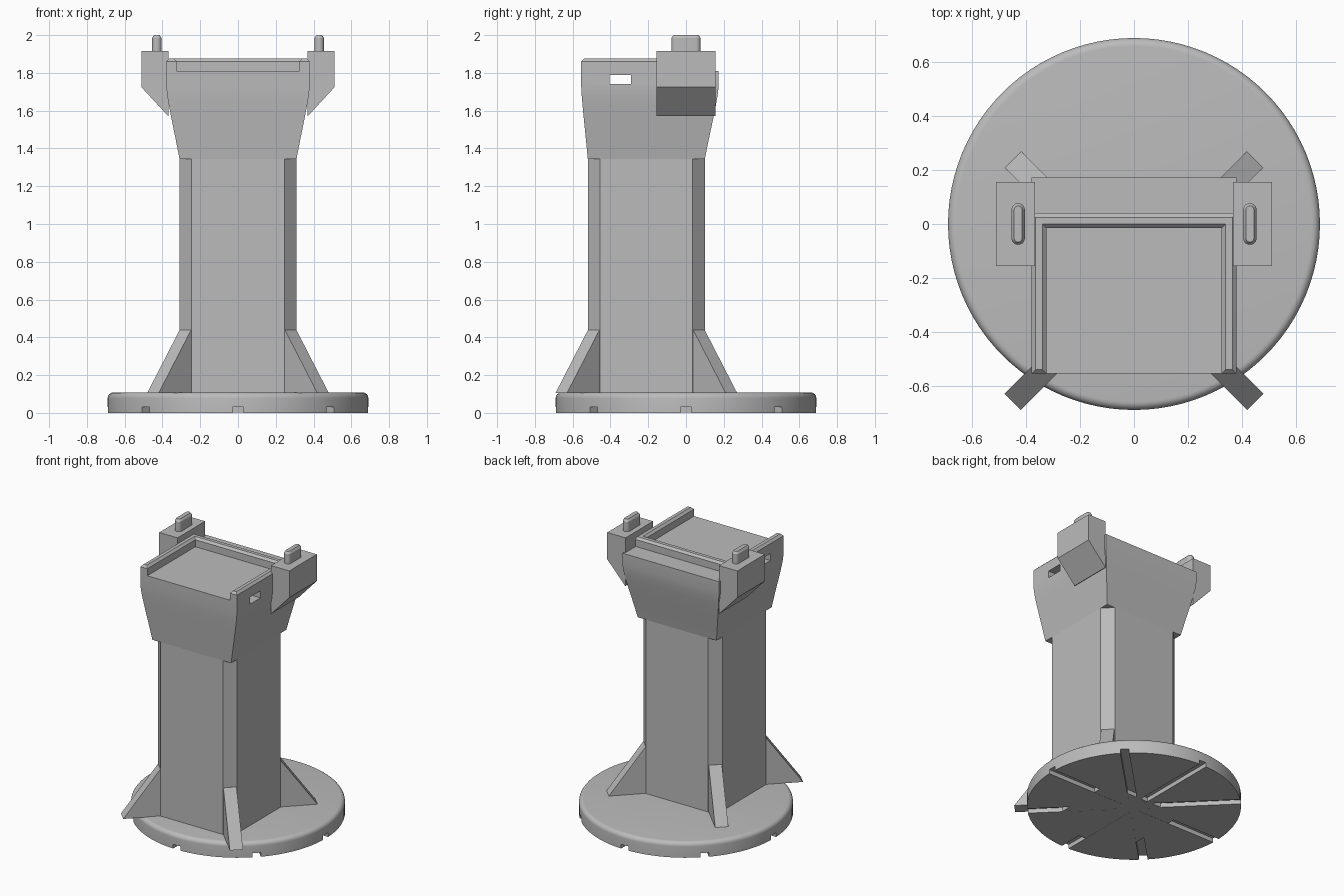
import bpy, bmesh, math
from mathutils import Matrix, Vector

old = bpy.data.objects.get("Cube")
if old:
    bpy.data.objects.remove(old, do_unlink=True)

grey = bpy.data.materials.new("plain_grey")
grey.use_nodes = True
grey.diffuse_color = (0.5, 0.5, 0.5, 1)
grey.node_tree.nodes["Principled BSDF"].inputs["Base Color"].default_value = (0.5, 0.5, 0.5, 1)

MID_Y = -0.21      # centre of the column
HALF = 0.31        # half width of the column
CUT = 0.065        # corner chamfer of the column


def loft(name, rings, matrix=None):
    """Skin a list of (z, outline) sections and cap both ends."""
    bm = bmesh.new()
    loops = [[bm.verts.new((x, y, z)) for x, y in outline] for z, outline in rings]
    n = len(loops[0])
    for low, high in zip(loops, loops[1:]):
        for i in range(n):
            j = (i + 1) % n
            bm.faces.new((low[i], low[j], high[j], high[i]))
    bm.faces.new(loops[0][::-1])
    bm.faces.new(loops[-1])
    if matrix:
        bm.transform(matrix)
    bmesh.ops.recalc_face_normals(bm, faces=bm.faces)
    mesh = bpy.data.meshes.new(name)
    bm.to_mesh(mesh)
    bm.free()
    mesh.materials.append(grey)
    obj = bpy.data.objects.new(name, mesh)
    bpy.context.collection.objects.link(obj)
    return obj


def activate(obj):
    bpy.ops.object.select_all(action="DESELECT")
    obj.select_set(True)
    bpy.context.view_layer.objects.active = obj


def smooth(obj):
    activate(obj)
    bpy.ops.object.shade_smooth_by_angle(angle=math.radians(30))


def cut(obj, cutter):
    cutter.hide_render = True
    activate(obj)
    mod = obj.modifiers.new("cut", "BOOLEAN")
    mod.operation, mod.solver, mod.object = "DIFFERENCE", "EXACT", cutter
    bpy.ops.object.modifier_apply(modifier=mod.name)
    bpy.data.objects.remove(cutter, do_unlink=True)


def rect(x0, x1, y0, y1):
    return [(x0, y0), (x1, y0), (x1, y1), (x0, y1)]


def circle(r, n=96):
    return [(r * math.cos(math.tau * i / n), r * math.sin(math.tau * i / n)) for i in range(n)]


def stadium(x, r, length, n=12):
    pts = []
    for i in range(2 * n + 2):
        a = math.pi * (i if i <= n else i - 1) / n
        shift = length if i <= n else -length
        pts.append((x + r * math.cos(a), shift + r * math.sin(a)))
    return pts


# Round base with a rounded top edge and radial grooves underneath
R, TOP, ROUND = 0.69, 0.108, 0.03
rings = [(0, circle(R))]
for k in range(7):
    a = math.pi / 2 * k / 6
    rings.append((TOP - ROUND + ROUND * math.sin(a), circle(R - ROUND + ROUND * math.cos(a))))
base = loft("base", rings)
for k in range(4):
    groove = rect(-1, 1, -0.028, 0.028)
    cut(base, loft("groove_cutter", [(-0.1, groove), (0.03, groove)],
                   Matrix.Rotation(math.pi / 4 * k, 4, "Z")))
smooth(base)

# Column with chamfered corners, its foot closing the grooves
h, c = HALF, HALF - CUT
octagon = [(c, -h), (h, -c), (h, c), (c, h), (-c, h), (-h, c), (-h, -c), (-c, -h)]
octagon = [(x, y + MID_Y) for x, y in octagon]
loft("column", [(0.001, octagon), (1.4, octagon)])

# Flared head with a flat deck
sections = []
for z, t in ((1.345, 0), (1.45, 0.29), (1.55, 0.58), (1.63, 0.8), (1.68, 0.92), (1.73, 1), (1.81, 1)):
    x = HALF + 0.07 * t
    sections.append((z, rect(-x, x, -0.52 - 0.035 * t, 0.1 + 0.073 * t)))
head = loft("head", sections)
window = rect(-1, 1, -0.405, -0.29)
cut(head, loft("window_cutter", [(1.74, window), (1.79, window)]))
smooth(head)


# U-shaped rim around the deck, open at the front
def rim_outline(o):
    outer, inner, front, back, step = 0.38 - o, 0.325 + o, -0.555 + o, 0.04 - o, -0.015 + o
    half = [(inner, step), (inner, front), (outer, front), (outer, back)]
    return half + [(-x, y) for x, y in reversed(half)]


loft("deck_rim", [(1.805, rim_outline(0)), (1.86, rim_outline(0)), (1.875, rim_outline(0.015))])

for side, s in (("left", 1), ("right", -1)):
    mirror = Matrix.Diagonal((s, 1, 1, 1))

    # Side bracket with a sloping underside
    loft(side + "_bracket", [(z, rect(0.368, x, -0.155, 0.155))
                             for z, x in ((1.573, 0.371), (1.725, 0.512), (1.915, 0.512))], mirror)

    # Upright peg with a softened top
    smooth(loft(side + "_peg", [(1.9, stadium(0.43, 0.025, 0.052)),
                                (1.985, stadium(0.43, 0.025, 0.052)),
                                (2.0, stadium(0.43, 0.015, 0.052))], mirror))

    # Diagonal corner fins
    for end, e in (("front", -1), ("back", 1)):
        corner = HALF - CUT / 2
        place = Matrix.Translation(Vector((s * corner, MID_Y + e * corner, 0)))
        turn = Matrix.Rotation(math.atan2(e, s), 4, "Z")
        loft(f"{end}_{side}_fin", [(0.106, rect(-0.05, 0.244, -0.043, 0.043)),
                                   (0.44, rect(-0.05, 0.001, -0.043, 0.043))], place @ turn)
